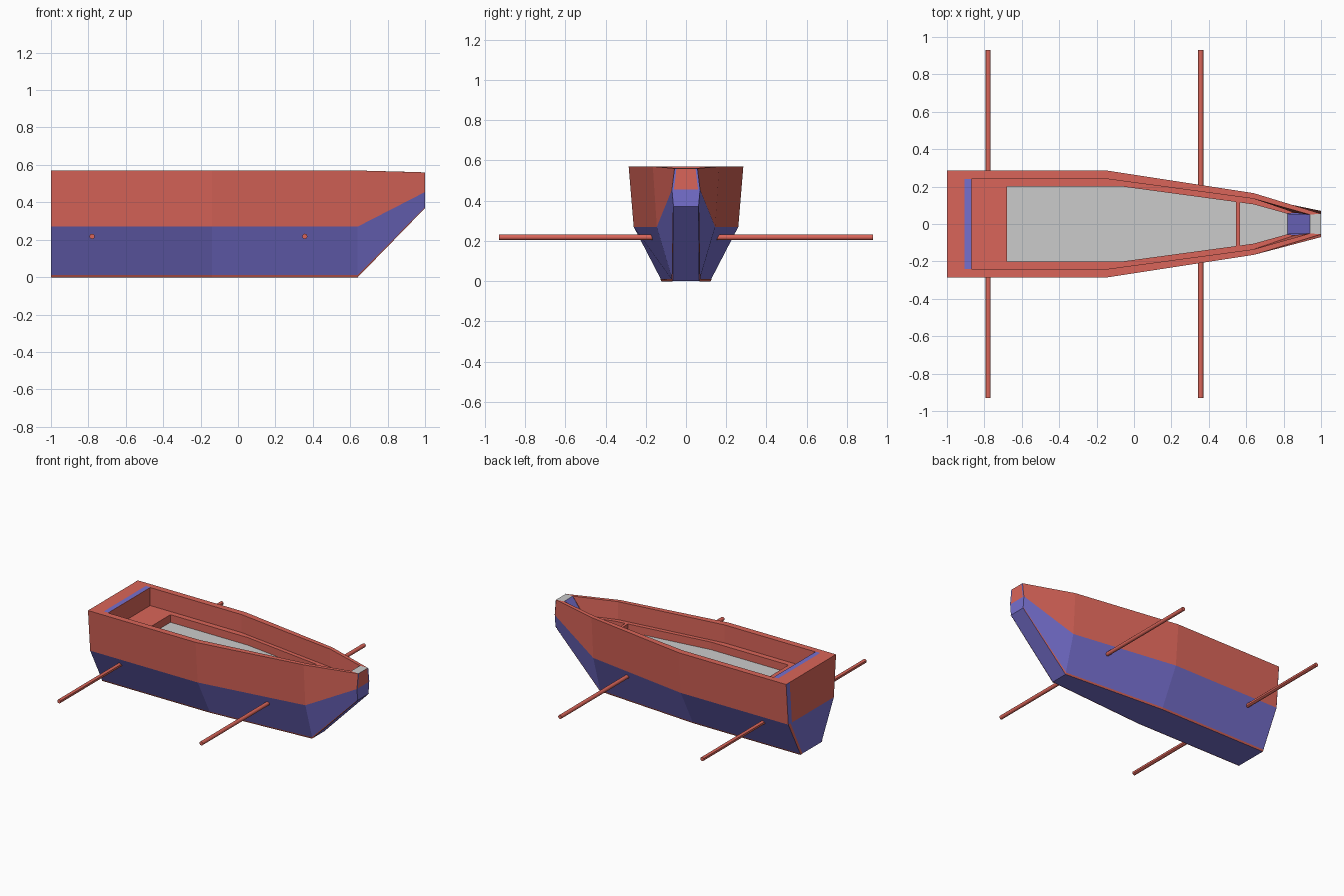
import bpy, math

if "Cube" in bpy.data.objects:
    bpy.data.objects.remove(bpy.data.objects["Cube"])

def material(name, rgb):
    m = bpy.data.materials.new(name)
    m.diffuse_color = (*rgb, 1)
    m.use_nodes = True
    m.node_tree.nodes["Principled BSDF"].inputs["Base Color"].default_value = m.diffuse_color
    return m

RED = material("red_paint", (0.70, 0.13, 0.10))
BLUE = material("blue_paint", (0.18, 0.16, 0.62))

def mesh_object(name, faces, mat=None):
    verts, index, polys = [], {}, []
    for f in faces:
        poly = []
        for p in f:
            p = tuple(p)
            if p not in index:
                index[p] = len(verts)
                verts.append(p)
            poly.append(index[p])
        polys.append(poly)
    me = bpy.data.meshes.new(name)
    me.from_pydata(verts, [], polys)
    if mat:
        me.materials.append(mat)
    ob = bpy.data.objects.new(name, me)
    bpy.context.collection.objects.link(ob)
    return ob

def flip(p):
    return (p[0], -p[1], p[2])

def band(a, b, bow=True):
    """Faces between two symmetric outlines given as port-side stations."""
    A, B = [h + [flip(p) for p in reversed(h)] for h in (a, b)]
    n = len(A)
    return [(A[i], B[i], B[(i + 1) % n], A[(i + 1) % n])
            for i in range(n) if bow or i != len(a) - 1]

def across(h):
    """Faces spanning the boat from side to side, facing up."""
    return [(p, flip(p), flip(q), q) for p, q in zip(h, h[1:])]

# Outlines, stern to bow
keel = [(-1, .12, 0), (-.14, .12, 0), (.64, .065, 0), (1, .062, .37)]
chine = [(-1, .26, .27), (-.14, .26, .27), (.64, .145, .27), (1, .07, .455)]
top = [(-1, .285, .57), (-.14, .285, .57), (.64, .165, .57), (1, .055, .56)]
rim = [(-.87, .24, .57), (-.14, .24, .57), (.64, .135, .57), (.94, .05, .562)]
ledge_out = [(-.87, .24, .44), (-.14, .24, .44), (.64, .135, .44), (.86, .06, .44)]
ledge_in = [(-.68, .2, .44), (-.06, .2, .44), (.64, .105, .44), (.82, .055, .44)]
floor = [(x, y, .385) for x, y, z in ledge_in]

# Hull, gunwale and interior
mesh_object("lower_hull", band(keel, chine) + [f[::-1] for f in across(keel)], BLUE)
mesh_object("upper_hull", band(chine, top), RED)
mesh_object("gunwale", band(top, rim, False), RED)
mesh_object("inner_wall", band(rim, ledge_out, False), RED)
mesh_object("inner_ledge", band(ledge_out, ledge_in, False) + band(ledge_in, floor, False), RED)
mesh_object("floor", across(floor))
mesh_object("bow_cap", across([rim[-1], top[-1]]))
mesh_object("bow_slope", across([floor[-1], rim[-1]]), BLUE)
mesh_object("stern_stripe", across([(-.905, .24, .572), (-.87, .24, .572)]), BLUE)

# Trim strips along the keel edges, bow and transom corner
trim = []
for s in (1, -1):
    low = [(x, s * (y + .002), z - .001) for x, y, z in keel]
    high = [(k[0], s * (k[1] + .04 * (c[1] - k[1]) + .003), k[2] + .04 * (c[2] - k[2]))
            for k, c in zip(keel, chine)]
    trim += [(low[i], high[i], high[i + 1], low[i + 1])[::s] for i in range(3)]
mesh_object("keel_trim", trim, RED)
mesh_object("bow_trim", [[(1.0, s * .07, .455), (1.0, s * .06, .455), (1.0, s * .047, .561), (1.0, s * .057, .561)][::-s]
                         for s in (1, -1)], BLUE).location.x = .001
mesh_object("transom_trim", [[(-1.001, .26, .27), (-1.001, .285, .57), (-1.001, .245, .57), (-1.001, .22, .27)][::-1]], BLUE)
mesh_object("transom_lower_trim", [[(-1.001, .12, 0), (-1.001, .26, .27), (-1.001, .235, .27), (-1.001, .1, 0)][::-1]], RED)

# Thwart bar
bpy.ops.mesh.primitive_cube_add(size=1, location=(.556, 0, .425))
bar = bpy.context.object
bar.name = "thwart_bar"
bar.scale = (.02, .235, .03)
bar.data.materials.append(RED)

# Oars
for end, x, y0 in (("stern", -.78, .2), ("bow", .357, .14)):
    for side, s in (("left", 1), ("right", -1)):
        bpy.ops.mesh.primitive_cylinder_add(vertices=12, radius=.014, depth=.93 - y0,
                                            location=(x, s * (y0 + .93) / 2, .218),
                                            rotation=(math.pi / 2, 0, 0))
        oar = bpy.context.object
        oar.name = f"{end}_{side}_oar"
        oar.data.materials.append(RED)
        bpy.ops.object.shade_smooth_by_angle()
